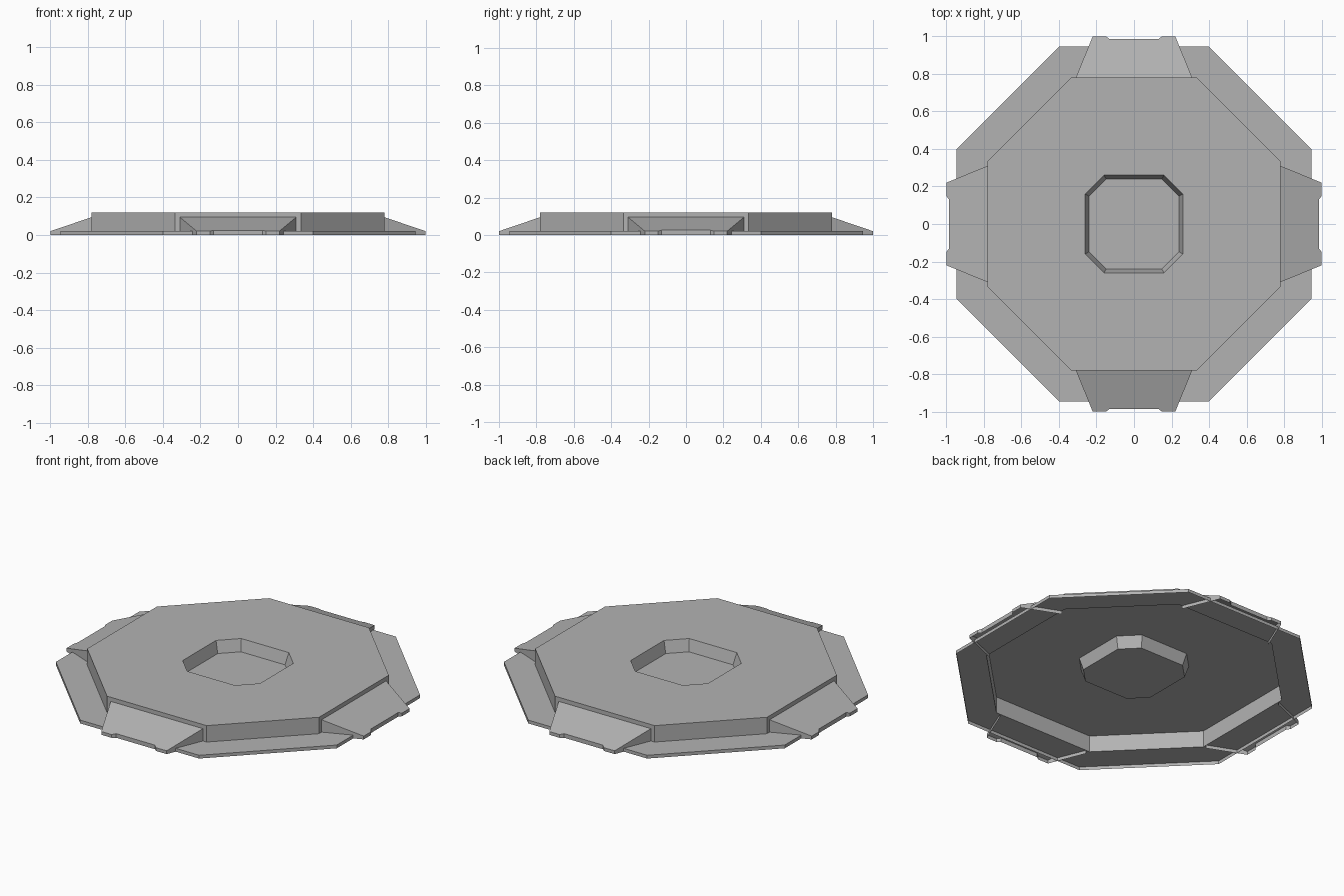
import bpy, bmesh, math
from mathutils import Matrix

cube = bpy.data.objects.get("Cube")
if cube:
    bpy.data.objects.remove(cube)

# One plain grey for the whole platform
GREY = (0.45, 0.45, 0.45, 1)
grey = bpy.data.materials.new("grey")
grey.use_nodes = True
grey.diffuse_color = GREY
grey.node_tree.nodes["Principled BSDF"].inputs["Base Color"].default_value = GREY


def finish(name, bm):
    mesh = bpy.data.meshes.new(name)
    bm.normal_update()
    bm.to_mesh(mesh)
    bm.free()
    mesh.materials.append(grey)
    obj = bpy.data.objects.new(name, mesh)
    bpy.context.collection.objects.link(obj)
    return obj


def octagon(bm, half, corner, z):
    """Counter-clockwise ring with flats at +-half and corners at +-corner."""
    ring = []
    for i in range(4):
        turn = Matrix.Rotation(i * math.pi / 2, 3, "Z")
        for y in (-corner, corner):
            v = bm.verts.new((half, y, z))
            v.co = turn @ v.co
            ring.append(v)
    return ring


def lofted(name, sections, capped):
    """Open sheet through a stack of octagons, optionally closed at the end."""
    bm = bmesh.new()
    rings = [octagon(bm, *s) for s in sections]
    for a, b in zip(rings, rings[1:]):
        for i in range(8):
            j = (i + 1) % 8
            bm.faces.new((a[i], a[j], b[j], b[i]))
    if capped:
        bm.faces.new(rings[-1])
    return finish(name, bm)


# Hollow platform: thin rim, flange, raised deck, tapered centre pit
RIM, DECK, PIT, FLOOR = (0.945, 0.40), (0.78, 0.335), (0.26, 0.16), (0.24, 0.148)
lofted("base_flange", [(*RIM, 0), (*RIM, 0.02), (*DECK, 0.02)], False)
lofted("raised_deck", [(*DECK, 0.02), (*DECK, 0.12), (*PIT, 0.12)], False)
lofted("centre_pit", [(*PIT, 0.12), (*FLOOR, 0.05)], True)


def ramp(name, turn):
    """Sloped shell from the deck wall to the edge, with a shallow front notch."""
    outline = [(0.78, -0.31), (1.0, -0.22), (1.0, -0.15), (0.985, -0.13)]
    outline += [(x, -y) for x, y in reversed(outline)]
    bm = bmesh.new()
    top = [bm.verts.new((x, y, 0.02 + (1 - x) * 0.34)) for x, y in outline]
    low = [bm.verts.new((x, y, 0)) for x, y in outline]
    bm.faces.new(top)
    for i in range(len(outline) - 1):
        bm.faces.new((low[i], low[i + 1], top[i + 1], top[i]))
    bm.transform(Matrix.Rotation(turn, 4, "Z"))
    return finish(name, bm)


for i, side in enumerate(("left", "back", "right", "front")):
    ramp(side + "_ramp", i * math.pi / 2)
